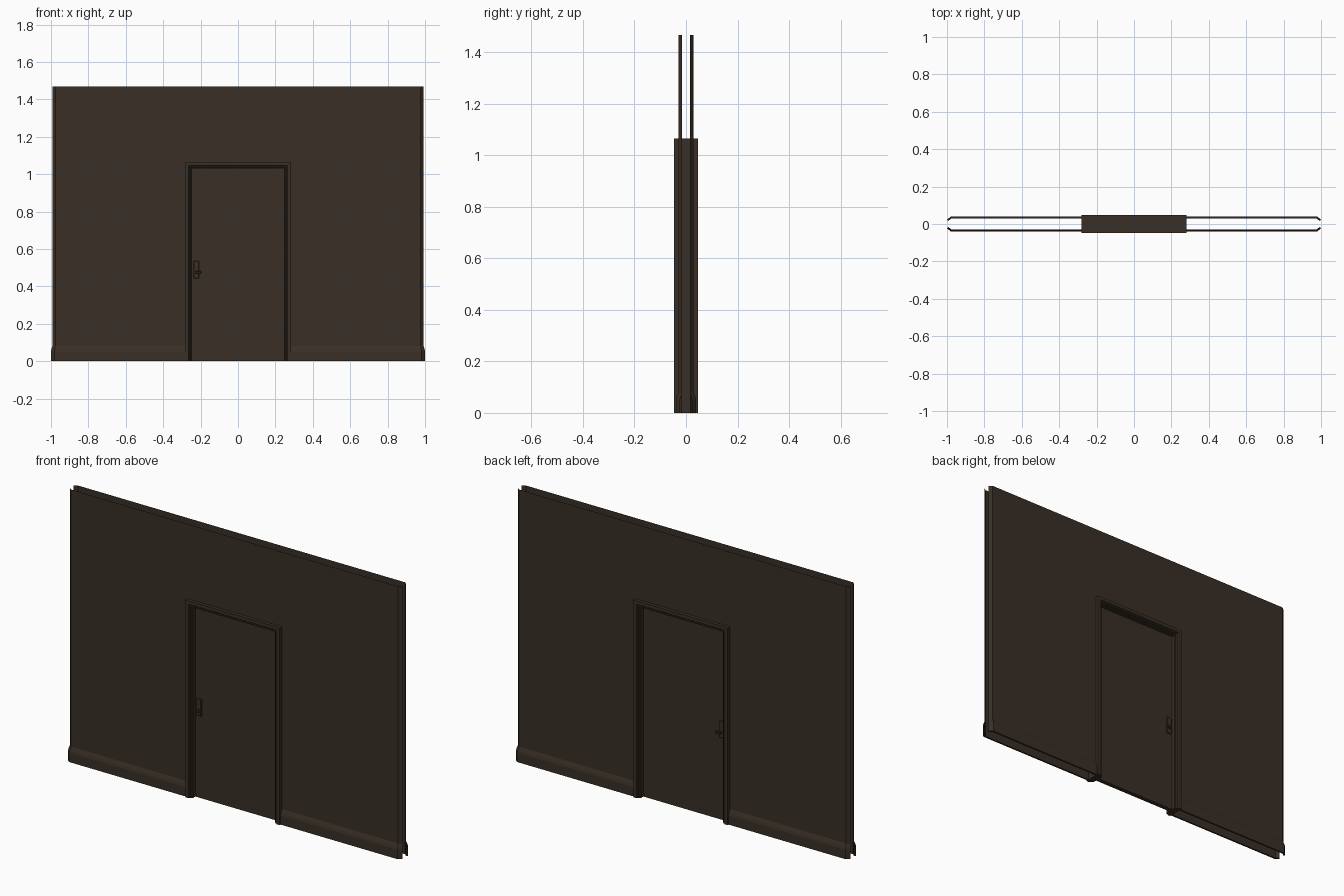
import bpy, bmesh

if "Cube" in bpy.data.objects:
    bpy.data.objects.remove(bpy.data.objects["Cube"])

def material(name, rgb):
    m = bpy.data.materials.new(name)
    m.diffuse_color = (*rgb, 1)
    m.use_nodes = True
    m.node_tree.nodes["Principled BSDF"].inputs["Base Color"].default_value = m.diffuse_color
    return m

BROWN = material("dark brown", (0.041, 0.029, 0.019))

def finish(name, bm, mirror_y=False):
    me = bpy.data.meshes.new(name)
    bm.to_mesh(me)
    bm.free()
    me.materials.append(BROWN)
    ob = bpy.data.objects.new(name, me)
    bpy.context.collection.objects.link(ob)
    if mirror_y:
        mod = ob.modifiers.new("mirror", 'MIRROR')
        mod.use_axis = (False, True, False)
        mod.merge_threshold = 0.0005
    return ob

def skin(bm, rows, closed=False):
    """Bridge equal-length rows of points with quads."""
    vs = [[bm.verts.new(p) for p in r] for r in rows]
    n = len(vs)
    for i in range(n if closed else n - 1):
        a, b = vs[i], vs[(i + 1) % n]
        for j in range(len(a) - 1):
            bm.faces.new((a[j], a[j + 1], b[j + 1], b[j]))
    return vs

WALL_Y, OPEN_X, OPEN_Z, WALL_H = 0.029, 0.27, 1.055, 1.468

# wall skins: chamfered ends, with a doorway, one per side
bm = bmesh.new()
xs = [(-0.993, -0.016), (-0.977, -WALL_Y), (-OPEN_X, -WALL_Y),
      (OPEN_X, -WALL_Y), (0.977, -WALL_Y), (0.993, -0.016)]
zs = [0, OPEN_Z, WALL_H]
grid = [[bm.verts.new((x, y, z)) for x, y in xs] for z in zs]
for k in range(2):
    for i in range(5):
        if not (k == 0 and i == 2):
            bm.faces.new((grid[k][i], grid[k][i + 1], grid[k + 1][i + 1], grid[k + 1][i]))
finish("wall", bm, True)

# skirting boards following the wall and its chamfered ends
skirting = [(0, 0), (0.010, 0), (0.010, 0.05), (0.007, 0.062), (0.004, 0.07), (0, 0.08)]
for side, name in ((-1, "skirting_left"), (1, "skirting_right")):
    bm = bmesh.new()
    rows = []
    for o, z in skirting:
        row = [(OPEN_X * side, -WALL_Y - o, z),
               ((0.977 + 0.4 * o) * side, -WALL_Y - o, z),
               ((0.993 + 0.7 * o) * side, -0.016 - 0.7 * o, z)]
        rows.append(row if side > 0 else row[::-1])
    skin(bm, rows)
    finish(name, bm, True)

# door frame: moulded section swept around the doorway
W, H = 0.282, 1.065
half = [(0, 0.047), (0.018, 0.047), (0.022, 0.041), (0.028, 0.041), (0.030, 0.034), (0.036, 0.034)]
section = [(d, -y) for d, y in half] + [(d, y) for d, y in reversed(half)]
bm = bmesh.new()
vs = skin(bm, [[(-W + d, y, 0), (-W + d, y, H - d), (W - d, y, H - d), (W - d, y, 0)]
               for d, y in section], closed=True)
bm.faces.new([r[0] for r in vs])
bm.faces.new([r[3] for r in reversed(vs)])
bmesh.ops.recalc_face_normals(bm, faces=bm.faces)
finish("door_frame", bm)

# door leaf: grid with sunken panels, same on both sides
bm = bmesh.new()
dx = [-0.247, -0.179, -0.115, -0.036, 0.028, 0.105, 0.169, 0.247]
dz = [0, 0.126, 0.312, 0.408, 0.457, 0.552, 0.93, 1.03]
DOOR_Y = 0.012
g = [[bm.verts.new((x, -DOOR_Y, z)) for x in dx] for z in dz]
panels = []
for k in range(7):
    for i in range(7):
        f = bm.faces.new((g[k][i], g[k][i + 1], g[k + 1][i + 1], g[k + 1][i]))
        if (k in (1, 5) and i in (1, 3, 5)) or (k == 3 and 1 <= i <= 5):
            panels.append(f)
rim = [e for e in bm.edges if e.is_boundary]
bmesh.ops.inset_region(bm, faces=panels, thickness=0.006, depth=-0.006, use_even_offset=True)
ext = bmesh.ops.extrude_edge_only(bm, edges=rim)
for v in ext["geom"]:
    if isinstance(v, bmesh.types.BMVert):
        v.co.y = 0
finish("door", bm, True)

# handle plates and levers on both sides
def box(name, x0, x1, y0, y1, z0, z1, bevel):
    bm = bmesh.new()
    bmesh.ops.create_cube(bm, size=1)
    for v in bm.verts:
        v.co = (x1 if v.co.x > 0 else x0, y1 if v.co.y > 0 else y0, z1 if v.co.z > 0 else z0)
    bmesh.ops.bevel(bm, geom=bm.edges[:], offset=bevel, segments=1, affect='EDGES')
    return finish(name, bm, True)

box("handle_plate", -0.238, -0.208, -0.018, -0.010, 0.443, 0.536, 0.002)
box("handle_stem", -0.228, -0.218, -0.030, -0.016, 0.470, 0.480, 0.001)
box("handle_lever", -0.228, -0.196, -0.034, -0.027, 0.469, 0.481, 0.002)
